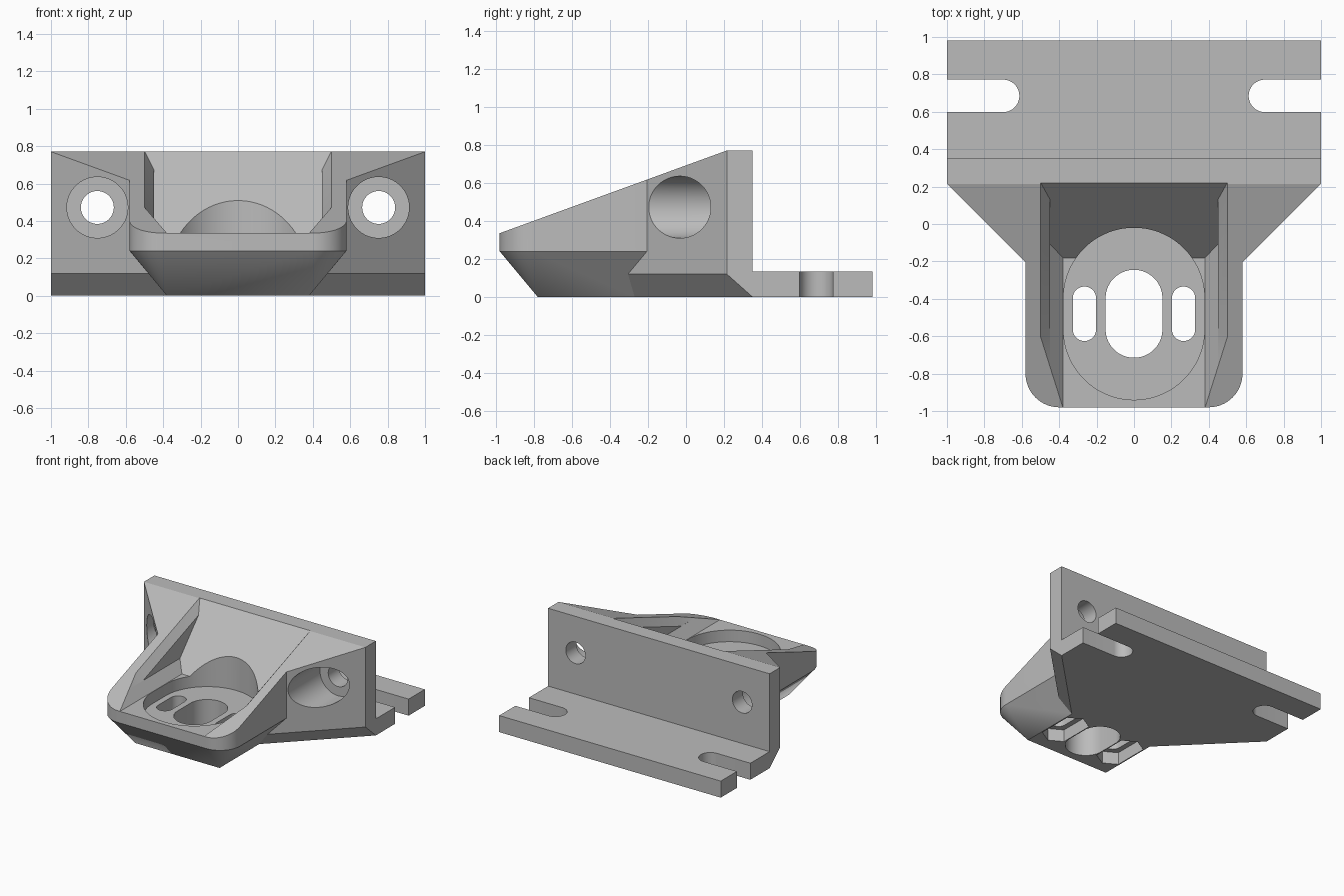
import bpy, bmesh, math
from mathutils import Vector

cube = bpy.data.objects.get("Cube")
if cube:
    bpy.data.objects.remove(cube, do_unlink=True)

grey = bpy.data.materials.new("plain grey")
grey.use_nodes = True
GREY = (0.5, 0.5, 0.5, 1)
grey.diffuse_color = GREY
grey.node_tree.nodes["Principled BSDF"].inputs["Base Color"].default_value = GREY

PLATE_Y, BACK_Y, TOP_Z = 0.215, 0.35, 0.77
SLOPE = 0.364                      # fall of the top towards the front
TOP_PLANE = ((0, PLATE_Y, TOP_Z), (0, -SLOPE, 1))
SLOT_Y, STRETCH = -0.48, 0.083     # shared by all slots in the floor


def hull(name, points, planes=()):
    """Convex solid around the points, trimmed by planes."""
    bm = bmesh.new()
    for p in points:
        bm.verts.new(p)
    res = bmesh.ops.convex_hull(bm, input=bm.verts[:])
    spare = [g for g in res["geom_interior"] if isinstance(g, bmesh.types.BMVert)]
    bmesh.ops.delete(bm, geom=spare, context='VERTS')
    for co, no in planes:
        bmesh.ops.bisect_plane(bm, geom=bm.verts[:] + bm.edges[:] + bm.faces[:], dist=1e-5,
                               plane_co=co, plane_no=Vector(no).normalized(), clear_outer=True)
        bmesh.ops.holes_fill(bm, edges=[e for e in bm.edges if e.is_boundary])
    bmesh.ops.dissolve_limit(bm, angle_limit=0.002, verts=bm.verts[:], edges=bm.edges[:])
    bmesh.ops.recalc_face_normals(bm, faces=bm.faces[:])
    mesh = bpy.data.meshes.new(name)
    bm.to_mesh(mesh)
    bm.free()
    mesh.materials.append(grey)
    ob = bpy.data.objects.new(name, mesh)
    bpy.context.collection.objects.link(ob)
    return ob


def prism(outline, z0, z1):
    return [(x, y, z) for x, y in outline for z in (z0, z1)]


def mirrored(points):
    return [(s * x, y, z) for x, y, z in points for s in (-1, 1)]


def ring(cx, cy, r, n=64, stretch=0):
    """Circle or polygon, pulled apart along its second axis."""
    out = []
    for i in range(n):
        a = (i + 0.5) * math.tau / n
        out.append((cx + r * math.cos(a),
                    cy + r * math.sin(a) + math.copysign(stretch, math.sin(a))))
    return out


def combine(target, other, operation):
    mod = target.modifiers.new("join", 'BOOLEAN')
    mod.operation, mod.solver, mod.object = operation, 'EXACT', other
    bpy.context.view_layer.objects.active = target
    bpy.ops.object.modifier_apply(modifier=mod.name)
    bpy.data.objects.remove(other, do_unlink=True)


# Narrow front body: rounded front corners, undercut towards the bottom
corner = 0.18
arc = [(0.58 - corner + corner * math.cos(a), -0.98 + corner - corner * math.sin(a))
       for a in [i * math.pi / 32 for i in range(17)]]
outline = arc + [(0.58, 0.1)]
points = prism(outline, 0.24, 1.2) + [(0.38, -0.78, 0), (0.38, 0.1, 0)]
bracket = hull("mount_bracket", mirrored(points), [TOP_PLANE])

# Rear upright with diagonal wings, undercut along the diagonal
points = prism([(1, BACK_Y), (1, PLATE_Y), (0.4, -0.385)], 0.12, TOP_Z)
points += [(1, BACK_Y, 0), (0.3, -0.35, 0)]
combine(bracket, hull("wings", mirrored(points), [TOP_PLANE]), 'UNION')

# Rear flange
points = prism([(1, 0.98), (1, BACK_Y), (0.8, 0.3)], 0, 0.135)
combine(bracket, hull("flange", mirrored(points)), 'UNION')


# Pocket with sloping back wall and flared sides
def channel(name, section, planes=()):
    pts = []
    for x, z in section:
        pts += [(x, -1.2, z), (x, -0.18 + (z - 0.335) * 0.92, z)]
    return hull(name, mirrored(pts), planes)


FLOOR = 0.3345
combine(bracket, channel("pocket", [(0.38, FLOOR), (0.45, 0.415), (0.45, 1.2)]), 'DIFFERENCE')
flare = 0.77
rim = [((s * 0.5, PLATE_Y, TOP_Z), (s, flare * SLOPE, -flare)) for s in (-1, 1)]
combine(bracket, channel("pocket_rim", [(0.38, FLOOR), (0.7, 0.703), (0.7, 1.2)], rim),
        'DIFFERENCE')

# Round-ended recess and central opening in the floor
combine(bracket, hull("recess", prism(ring(0, SLOT_Y, 0.377, 96, STRETCH), 0.24, 1.2)),
        'DIFFERENCE')
combine(bracket, hull("opening", prism(ring(0, SLOT_Y, 0.152, 64, STRETCH), -0.2, 0.5)),
        'DIFFERENCE')

for side in (-1, 1):
    # Small adjusting slot with a nut trap below
    x = side * 0.265
    cutters = [hull("small_slot", prism(ring(x, SLOT_Y, 0.0625, 48, STRETCH), -0.2, 0.5)),
               hull("nut_trap", prism(ring(x, SLOT_Y, 0.122, 6, STRETCH), -0.2, 0.1))]
    # Open-ended slot in the flange
    slot = ring(side * 0.7, 0.685, 0.087) + [(side * 1.3, 0.685 + d) for d in (-0.087, 0.087)]
    cutters.append(hull("flange_slot", prism(slot, -0.2, 0.3)))
    # Counterbored bolt hole through the upright
    for r, y0, y1 in ((0.163, -0.5, PLATE_Y), (0.088, -0.5, 0.6)):
        circle = ring(side * 0.752, 0.472, r)
        cutters.append(hull("bolt_hole", [(cx, y, cz) for cx, cz in circle for y in (y0, y1)]))
    for cutter in cutters:
        combine(bracket, cutter, 'DIFFERENCE')

# Smooth round walls, crisp edges
bpy.ops.object.select_all(action='DESELECT')
bracket.select_set(True)
bpy.context.view_layer.objects.active = bracket
bpy.ops.object.shade_smooth_by_angle(angle=math.radians(20))
